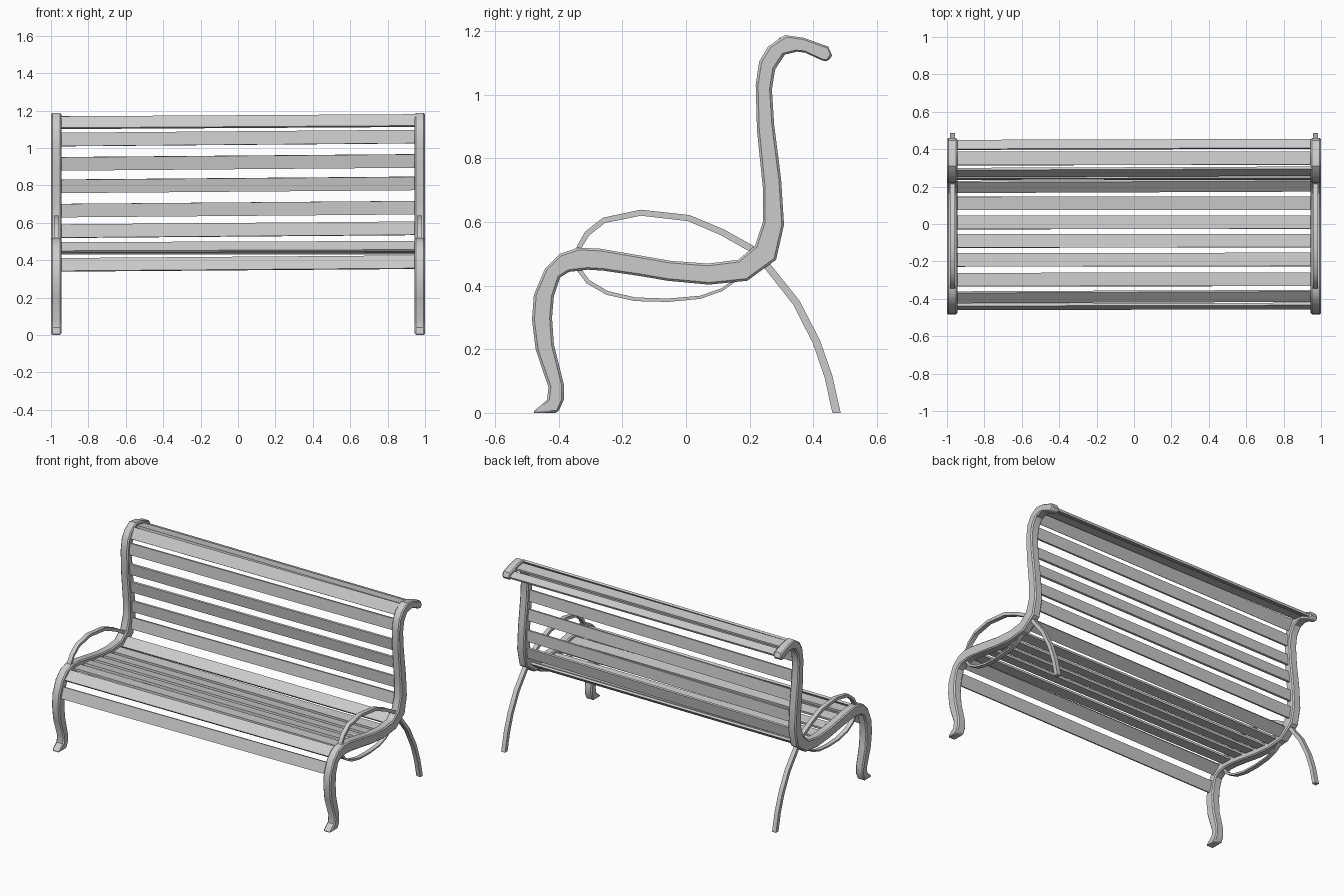
import bpy, bmesh, math
from mathutils import Vector

if "Cube" in bpy.data.objects:
    bpy.data.objects.remove(bpy.data.objects["Cube"])


def make_object(name, bm):
    bmesh.ops.recalc_face_normals(bm, faces=bm.faces[:])
    me = bpy.data.meshes.new(name)
    bm.to_mesh(me)
    bm.free()
    ob = bpy.data.objects.new(name, me)
    bpy.context.collection.objects.link(ob)
    return ob


def ribbon(name, rows, x0, x1, bevel=0):
    """Rows of (y, z, y, z) edge pairs made into a solid band, mirrored in x."""
    bm = bmesh.new()
    rings = [[bm.verts.new(p) for p in ((x0, a, b), (x1, a, b), (x1, c, d), (x0, c, d))]
             for a, b, c, d in rows]
    for r, s in zip(rings, rings[1:]):
        for i in range(4):
            j = (i + 1) % 4
            bm.faces.new((r[i], r[j], s[j], s[i]))
    bm.faces.new(rings[0])
    bm.faces.new(rings[-1])
    ob = make_object(name, bm)
    bpy.ops.object.select_all(action='DESELECT')
    ob.select_set(True)
    bpy.context.view_layer.objects.active = ob
    bpy.ops.object.shade_smooth_by_angle(angle=math.radians(30))
    if bevel:
        b = ob.modifiers.new("edge_chamfer", 'BEVEL')
        b.width = bevel
        b.segments = 1
        b.limit_method = 'ANGLE'
        b.angle_limit = math.radians(60)
    ob.modifiers.new("other_side", 'MIRROR')
    return ob


# Side frames: front leg, seat rail, back post and top curl (outer edge, inner edge)
frame = [
    (-.484, 0, -.403, 0), (-.437, .04, -.384, .041), (-.432, .08, -.384, .09),
    (-.472, .198, -.415, .214), (-.484, .292, -.421, .299), (-.478, .371, -.415, .368),
    (-.443, .453, -.396, .425), (-.396, .5, -.368, .443), (-.34, .519, -.308, .45),
    (-.27, .516, -.261, .447), (-.142, .494, -.151, .431), (-.05, .478, -.057, .415),
    (.069, .469, .072, .403), (.164, .481, .192, .415), (.217, .525, .283, .481),
    (.242, .601, .308, .591), (.242, .701, .299, .733), (.223, .89, .277, .906),
    (.219, 1.031, .27, 1.016), (.23, 1.104, .28, 1.079), (.258, 1.151, .311, 1.126),
    (.311, 1.187, .349, 1.135), (.368, 1.179, .374, 1.132), (.447, 1.151, .428, 1.107),
    (.459, 1.123, .447, 1.104)]
ribbon("side_frame", frame, .945, 1.0, bevel=.007)

# Armrest loop that thickens as it runs on into the rear leg
path = [Vector(p) for p in (
    (.17, .428), (.113, .387), (.044, .363), (-.057, .354), (-.16, .357), (-.248, .377),
    (-.308, .412), (-.336, .45), (-.345, .485), (-.335, .522), (-.311, .563), (-.258, .605),
    (-.142, .629), (.009, .612), (.113, .568), (.211, .513), (.255, .462), (.347, .346),
    (.41, .223), (.448, .113), (.473, 0))]
rows = []
for i, p in enumerate(path):
    t = (path[min(i + 1, len(path) - 1)] - path[max(i - 1, 0)]).normalized()
    if i == len(path) - 1:
        t = Vector((0, -1))     # foot is cut level with the ground
    n = Vector((-t.y, t.x)) * (.004 + .009 * i / (len(path) - 1))
    rows.append((*(p + n), *(p - n)))
ribbon("armrest_and_rear_leg", rows, .957, .985)

# Slats: centre y, centre z and slope of each, from front edge to top curl
slats = [
    (-.443, .375, 72), (-.392, .468, 40), (-.297, .485, -2), (-.192, .475, -8),
    (-.091, .46, -8), (.008, .447, -7), (.11, .44, 3), (.198, .46, 38),
    (.268, .555, 80), (.272, .665, 92), (.261, .795, 97), (.248, .915, 96),
    (.247, 1.045, 84), (.275, 1.135, 58), (.35, 1.158, -8), (.423, 1.135, -22)]
bm = bmesh.new()
for y, z, deg in slats:
    a = math.radians(deg)
    along = Vector((0, math.cos(a), math.sin(a)))
    across = Vector((0, -math.sin(a), math.cos(a)))
    w = .026 if y > .4 else .036
    ends = []
    for x, slide in ((-.955, 0), (.955, .016 * abs(math.sin(a)))):
        c = Vector((x, y, z)) + along * slide     # right ends sit slightly further along
        ends.append([bm.verts.new(c + along * w * u + across * .007 * v)
                     for u, v in ((-1, -1), (1, -1), (1, 1), (-1, 1))])
    for i in range(4):
        j = (i + 1) % 4
        bm.faces.new((ends[0][i], ends[0][j], ends[1][j], ends[1][i]))
    bm.faces.new(ends[0])
    bm.faces.new(ends[1])
make_object("slats", bm)
